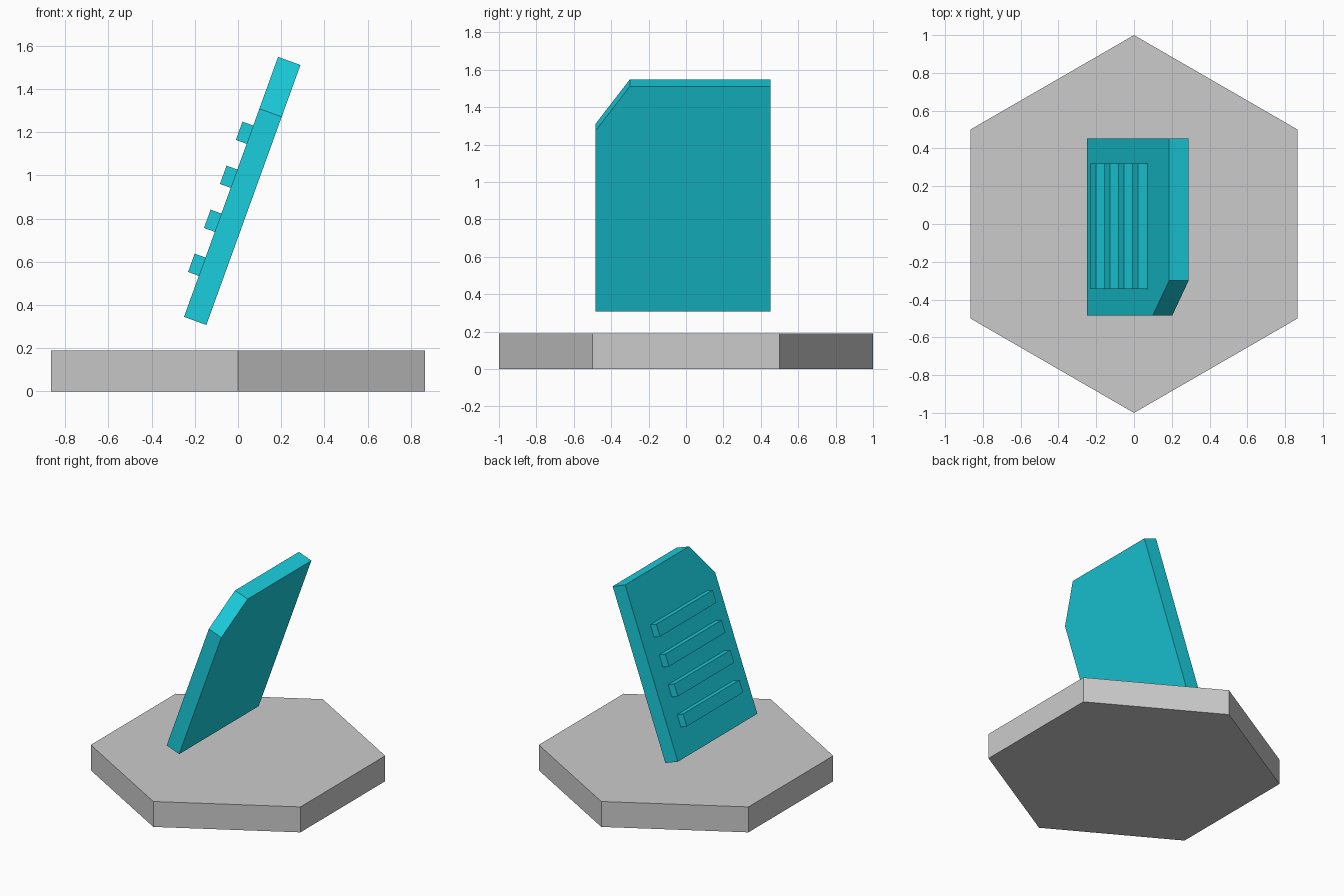
import bpy, bmesh, math
from mathutils import Matrix, Vector

if "Cube" in bpy.data.objects:
    bpy.data.objects.remove(bpy.data.objects["Cube"])

TILT = math.radians(19.9)
# Tilted frame: local x = thickness, y = width, z = length of the panel
FRAME = Matrix.Translation((-0.25, 0, 0.345)) @ Matrix.Rotation(TILT, 4, 'Y')

cyan = bpy.data.materials.new("cyan")
cyan.diffuse_color = (0.01, 0.62, 0.73, 1)
cyan.use_nodes = True
cyan.node_tree.nodes["Principled BSDF"].inputs["Base Color"].default_value = cyan.diffuse_color


def prism(name, profile, depth, matrix=Matrix(), mat=None):
    """Extrude a closed 3D profile along a depth vector."""
    bm = bmesh.new()
    face = bm.faces.new([bm.verts.new(p) for p in profile])
    ext = bmesh.ops.extrude_face_region(bm, geom=[face], use_keep_orig=True)
    moved = [v for v in ext["geom"] if isinstance(v, bmesh.types.BMVert)]
    bmesh.ops.translate(bm, verts=moved, vec=Vector(depth))
    bmesh.ops.recalc_face_normals(bm, faces=bm.faces)
    mesh = bpy.data.meshes.new(name)
    bm.to_mesh(mesh)
    bm.free()
    obj = bpy.data.objects.new(name, mesh)
    bpy.context.collection.objects.link(obj)
    obj.matrix_world = matrix
    if mat:
        mesh.materials.append(mat)
    return obj


# Hexagonal base with corners toward front and back
hexagon = [(math.sin(i * math.pi / 3), math.cos(i * math.pi / 3), 0) for i in range(6)]
prism("hex_base", hexagon, (0, 0, 0.19))

# Leaning panel with one clipped top corner
outline = [(-0.485, 0), (0.453, 0), (0.453, 1.28), (-0.30, 1.28), (-0.485, 1.025)]
prism("panel", [(0, y, z) for y, z in outline], (0.11, 0, 0), FRAME, cyan)

# Four raised slats on the back of the panel
for i in range(4):
    z0 = 0.202 + i * 0.2167
    z1 = z0 + 0.09
    slat = [(-0.053, -0.345, z0), (-0.053, 0.32, z0), (-0.053, 0.32, z1), (-0.053, -0.345, z1)]
    prism(f"slat_{i + 1}", slat, (0.073, 0, 0), FRAME, cyan)
